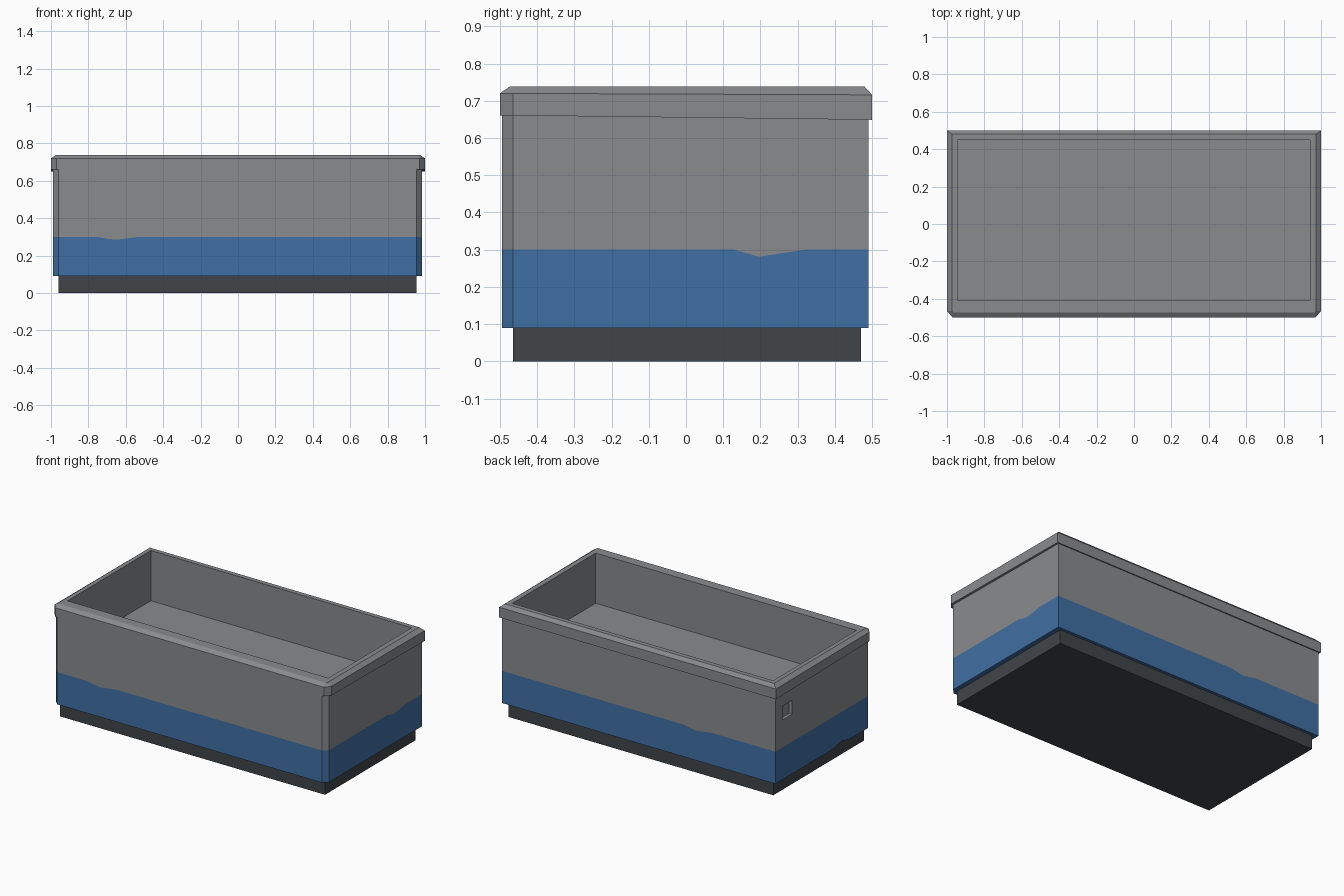
import bpy, bmesh

if "Cube" in bpy.data.objects:
    bpy.data.objects.remove(bpy.data.objects["Cube"])

def mat(name, rgb):
    m = bpy.data.materials.new(name)
    m.diffuse_color = (*rgb, 1)
    m.use_nodes = True
    m.node_tree.nodes["Principled BSDF"].inputs["Base Color"].default_value = m.diffuse_color
    return m

STONE = mat("grey_stone", (0.25, 0.258, 0.27))
BLUE = mat("blue_paint", (0.051, 0.162, 0.371))
DARK = mat("dark_plinth", (0.053, 0.06, 0.065))

def loft(name, rings, mats, band_mats=None, closed=False):
    """Skin equal-length rings; cap the ends, or join last to first when closed."""
    bm = bmesh.new()
    vs = [[bm.verts.new(p) for p in r] for r in rings]
    n = len(rings[0])
    pairs = list(zip(vs, vs[1:]))
    if closed:
        pairs.append((vs[-1], vs[0]))
    else:
        bm.faces.new(vs[0])
        bm.faces.new(vs[-1])
    for k, (a, b) in enumerate(pairs):
        for i in range(n):
            j = (i + 1) % n
            f = bm.faces.new((a[i], a[j], b[j], b[i]))
            f.material_index = band_mats[k] if band_mats else 0
    bmesh.ops.remove_doubles(bm, verts=bm.verts, dist=1e-4)
    bmesh.ops.recalc_face_normals(bm, faces=bm.faces)
    me = bpy.data.meshes.new(name)
    bm.to_mesh(me)
    bm.free()
    for m in mats:
        me.materials.append(m)
    ob = bpy.data.objects.new(name, me)
    bpy.context.collection.objects.link(ob)
    return ob

def rect(x0, x1, y0, y1, z):
    return [(x0, y0, z), (x1, y0, z), (x1, y1, z), (x0, y1, z)]

def clamp(ring, x0, x1, y0, y1, z):
    """Pull a ring inward onto a rectangle, at height z."""
    return [(min(max(p[0], x0), x1), min(max(p[1], y0), y1), z) for p in ring]

INNER = (-0.945, 0.94, -0.41, 0.45)
BASE = (-0.96, 0.955, -0.465, 0.47)

# Dark recessed plinth
loft("plinth", [rect(*BASE, 0), rect(*BASE, 0.09)], [DARK])

# Trough outline: x, y, paint bottom, paint top (front corners chamfered)
L, R, F, B = -0.99, 0.985, -0.495, 0.49
outline = [
    (-0.96, F, .09, .30), (-0.75, F, .09, .30), (-0.70, F, .09, .29),
    (-0.65, F, .09, .285), (-0.53, F, .09, .30), (0.955, F, .09, .30),
    (R, -0.465, .09, .30), (R, 0.13, .09, .30), (R, 0.195, .09, .281),
    (R, 0.32, .09, .30), (R, B, .09, .30),
    (-0.33, B, .09, .30), (-0.42, B, .09, .283), (-0.52, B, .09, .30),
    (L, B, .09, .30), (L, -0.10, .09, .30), (L, -0.19, .108, .30),
    (L, -0.28, .09, .30), (L, -0.465, .09, .30),
]
low = [(x, y, a) for x, y, a, b in outline]
mid = [(x, y, b) for x, y, a, b in outline]
top = [(x, y, 0.66) for x, y, a, b in outline]
trough = loft("trough", [clamp(low, *BASE, 0.09), low, mid, top,
                         clamp(top, *INNER, 0.66), clamp(top, *INNER, 0.41)],
              [STONE, BLUE], [1, 1, 0, 0, 0])

# Small square recess on the left side
cutter = loft("recess_cutter", [rect(-1.05, -0.968, 0.32, 0.42, 0.48),
                                rect(-1.05, -0.968, 0.32, 0.42, 0.57)], [STONE])
cutter.hide_render = True
cutter.hide_viewport = True
cut = trough.modifiers.new("recess", 'BOOLEAN')
cut.operation = 'DIFFERENCE'
cut.solver = 'EXACT'
cut.object = cutter

# Rim with bevelled top edge and chamfered front corners
rim_xy = [(-0.97, -0.5), (0.97, -0.5), (1, -0.465), (1, 0.5), (-1, 0.5), (-1, -0.465)]
rim_low = [(x, y, 0.655 - 0.006 * y / 0.5) for x, y in rim_xy]
rim_mid = [(x, y, 0.718 - 0.002 * y / 0.5) for x, y in rim_xy]
rim_top = clamp(rim_mid, -0.973, 0.973, -0.474, 0.48, 0.738)
loft("rim", [rim_low, rim_mid, rim_top, clamp(rim_mid, *INNER, 0.738),
             clamp(rim_mid, *INNER, 0.66)], [STONE], closed=True)
